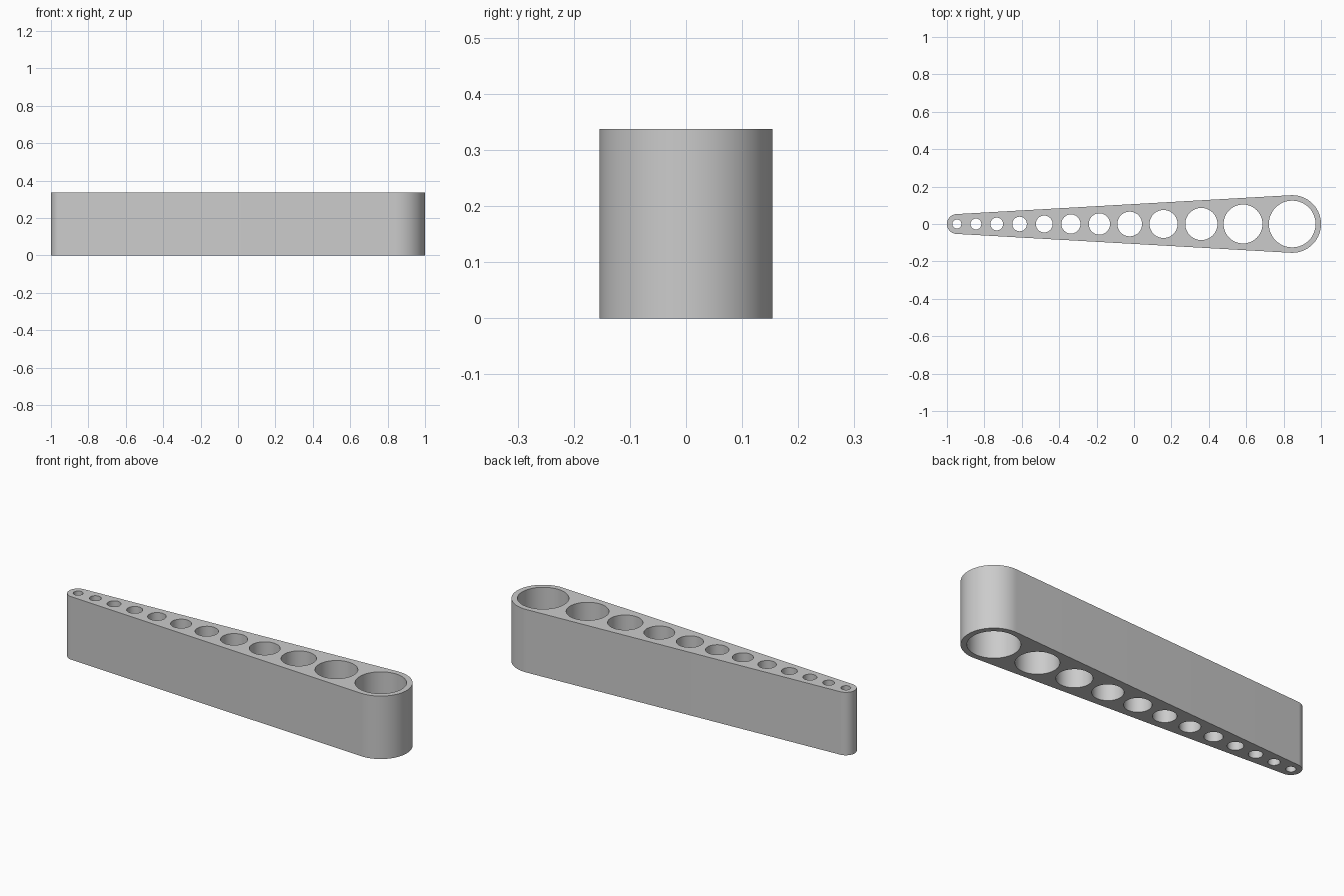
import bpy
import bmesh
from math import asin, cos, sin, pi, radians

cube = bpy.data.objects.get("Cube")
if cube:
    bpy.data.objects.remove(cube)

HEIGHT = 0.337
SMALL_X, SMALL_R = -0.947, 0.053
LARGE_X, LARGE_R = 0.846, 0.154

# Hole centre and radius, from the narrow end to the wide end
HOLES = [(-0.947, 0.024), (-0.845, 0.029), (-0.734, 0.034), (-0.612, 0.039),
         (-0.48, 0.045), (-0.337, 0.051), (-0.185, 0.057), (-0.023, 0.066),
         (0.158, 0.075), (0.36, 0.086), (0.583, 0.104), (0.846, 0.125)]


def arc(x, radius, start, end, steps):
    """Points along an arc centred on the long axis."""
    angles = [start + (end - start) * i / steps for i in range(steps + 1)]
    return [(x + radius * cos(a), radius * sin(a)) for a in angles]


def add_loop(bm, points):
    verts = [bm.verts.new((x, y, 0)) for x, y in points]
    return [bm.edges.new((v, verts[i - 1])) for i, v in enumerate(verts)]


# Tapered outline: two round ends joined by their shared tangents
tangent = pi / 2 + asin((LARGE_R - SMALL_R) / (LARGE_X - SMALL_X))
outline = arc(LARGE_X, LARGE_R, -tangent, tangent, 48)
outline += arc(SMALL_X, SMALL_R, tangent, 2 * pi - tangent, 32)

bm = bmesh.new()
edges = add_loop(bm, outline)
for x, radius in HOLES:
    edges += add_loop(bm, arc(x, radius, 0, 2 * pi, 48)[:-1])

# Fill around the holes, then raise the plate into a block
bmesh.ops.triangle_fill(bm, edges=edges, use_beauty=True, normal=(0, 0, 1))
raised = bmesh.ops.extrude_face_region(bm, geom=bm.faces[:], use_keep_orig=True)
top = [g for g in raised["geom"] if isinstance(g, bmesh.types.BMVert)]
bmesh.ops.translate(bm, verts=top, vec=(0, 0, HEIGHT))
bmesh.ops.recalc_face_normals(bm, faces=bm.faces[:])

mesh = bpy.data.meshes.new("tapered_hole_block")
bm.to_mesh(mesh)
bm.free()
block = bpy.data.objects.new("tapered_hole_block", mesh)
bpy.context.collection.objects.link(block)

# Plain grey finish
grey = bpy.data.materials.new("plain_grey")
grey.use_nodes = True
colour = (0.6, 0.6, 0.6, 1)
grey.diffuse_color = colour
grey.node_tree.nodes["Principled BSDF"].inputs["Base Color"].default_value = colour
mesh.materials.append(grey)

# Smooth round walls with crisp rims
bpy.ops.object.select_all(action="DESELECT")
block.select_set(True)
bpy.context.view_layer.objects.active = block
bpy.ops.object.shade_smooth_by_angle(angle=radians(30))
